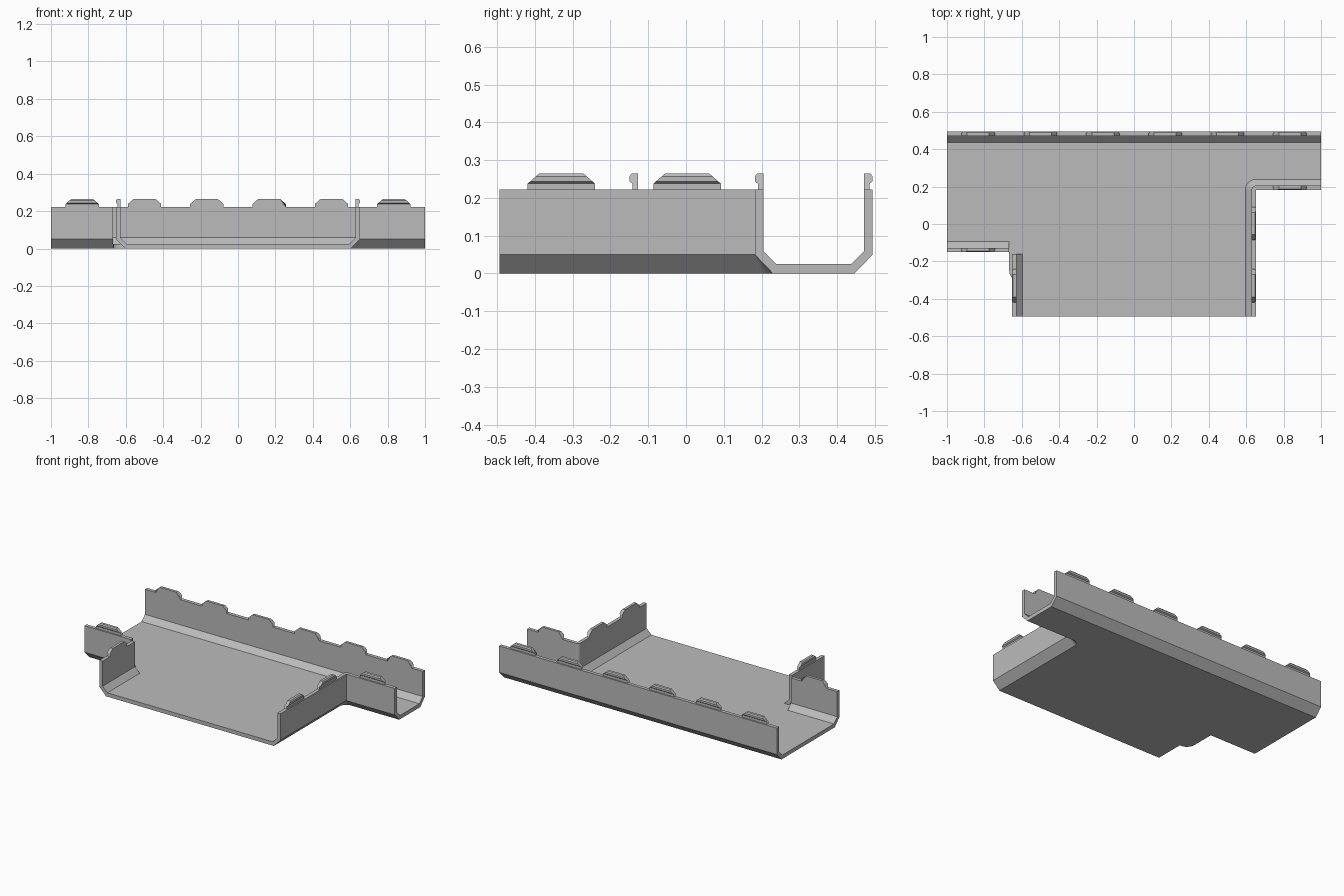
import bpy, bmesh, math
from mathutils import Vector

cube = bpy.data.objects.get("Cube")
if cube:
    bpy.data.objects.remove(cube, do_unlink=True)

mat = bpy.data.materials.new("plain_grey")
mat.use_nodes = True
GREY = (0.5, 0.5, 0.5, 1)
mat.diffuse_color = GREY
mat.node_tree.nodes["Principled BSDF"].inputs["Base Color"].default_value = GREY

# Tray dimensions
XO, YO = 0.652, 0.494        # outer face of the branch, half depth
YL, YR = -0.15, 0.182        # outer faces of the two front walls
TOP, SLAB, FOOT = 0.222, 0.025, 0.057

# Wall section: distance inward from the outer face, height
WALL = [(FOOT, 0), (0.048, 0), (0, 0.05), (0, TOP), (0.023, TOP),
        (0.023, 0.059), (FOOT, SLAB)]
# Clip section: post with an outward lip
CLIP = [(0.008, TOP), (0.008, 0.238), (0, 0.244), (0, 0.257),
        (0.006, 0.264), (0.023, 0.264), (0.023, TOP)]


def finish(bm, name):
    bmesh.ops.remove_doubles(bm, verts=bm.verts, dist=0.0001)
    bmesh.ops.recalc_face_normals(bm, faces=bm.faces)
    me = bpy.data.meshes.new(name)
    bm.to_mesh(me)
    bm.free()
    me.materials.append(mat)
    ob = bpy.data.objects.new(name, me)
    bpy.context.collection.objects.link(ob)
    return ob


def wall(name, stations):
    """Sweep the wall section through (x, y, inward normal angle) stations."""
    bm = bmesh.new()
    rings = []
    for x, y, deg in stations:
        a = math.radians(deg)
        rings.append([bm.verts.new((x + d * math.cos(a), y + d * math.sin(a), z))
                      for d, z in WALL])
    for r, s in zip(rings, rings[1:]):
        for i in range(len(WALL) - 1):
            bm.faces.new((r[i], r[i + 1], s[i + 1], s[i]))
    bm.faces.new(rings[0])
    bm.faces.new(rings[-1])
    finish(bm, name)


def clip(name, x, y, deg):
    """Snap clip centred on a wall; its ends taper above the post."""
    a = math.radians(deg)
    n = Vector((math.cos(a), math.sin(a), 0))
    t = Vector((-n.y, n.x, 0))
    bm = bmesh.new()
    ends = []
    for side in (-1, 1):
        ring = []
        for d, z in CLIP[:-1] + [(0.023, 0.238), CLIP[-1]]:
            half = 0.089 - max(0, z - 0.238) * 1.15
            p = Vector((x, y, z)) + n * d + t * side * half
            ring.append(bm.verts.new(p))
        ends.append(ring)
        bm.faces.new(ring)
    r, s = ends
    for i in range(len(r) - 1):
        bm.faces.new((r[i], r[i + 1], s[i + 1], s[i]))
    finish(bm, name)


# Walls
corner = [180 - 90 * i / 6 for i in range(7)]
wall("back_wall", [(-1, YO, -90), (1, YO, -90)])
wall("left_front_wall", [(-1, YL, 90), (-0.667, YL, 90)])
wall("left_branch_wall", [(-XO, -0.16, 0), (-XO, -YO, 0)])
wall("right_branch_wall", [(XO, -YO, 180)] + [(XO, YR, a) for a in corner]
     + [(1, YR, 90)])

# Floor, with a rounded lug beside the open corner
lug = [(-0.61 - 0.057 * math.cos(math.radians(a)),
        -0.25 - 0.057 * math.sin(math.radians(a))) for a in range(0, 91, 15)]
bend = [(XO + FOOT * math.cos(math.radians(a)),
         YR + FOOT * math.sin(math.radians(a))) for a in corner]
edge = XO - FOOT
outline = ([(-1, YL + FOOT), (-0.667, YL + FOOT)] + lug
           + [(-edge, -0.307), (-edge, -YO), (edge, -YO)] + bend
           + [(1, YR + FOOT), (1, YO - FOOT), (-1, YO - FOOT)])
bm = bmesh.new()
base = bm.faces.new([bm.verts.new((x, y, 0)) for x, y in outline])
top = bmesh.ops.extrude_face_region(bm, geom=[base], use_keep_orig=True)
bmesh.ops.translate(bm, vec=(0, 0, SLAB),
                    verts=[v for v in top["geom"] if isinstance(v, bmesh.types.BMVert)])
# Drop the slab sides that are joined to walls
bm.normal_update()
joined = []
for f in bm.faces:
    c = f.calc_center_median()
    outer = abs(c.x) > 0.99 or c.y < 0.01 - YO or (c.x < -edge - 0.002 and -0.4 < c.y < YL)
    if abs(f.normal.z) < 0.5 and not outer:
        joined.append(f)
bmesh.ops.delete(bm, geom=joined, context="FACES")
finish(bm, "floor")

# Clips
for i in range(6):
    clip(f"back_clip_{i + 1}", (i - 2.5) / 3, YO, -90)
clip("left_front_clip", -2.5 / 3, YL, 90)
clip("right_front_clip", 2.5 / 3, YR, 90)
clip("left_branch_clip", -XO, -0.33, 0)
for i, y in enumerate((-0.33, 0.003)):
    clip(f"right_branch_clip_{i + 1}", XO, y, 180)
